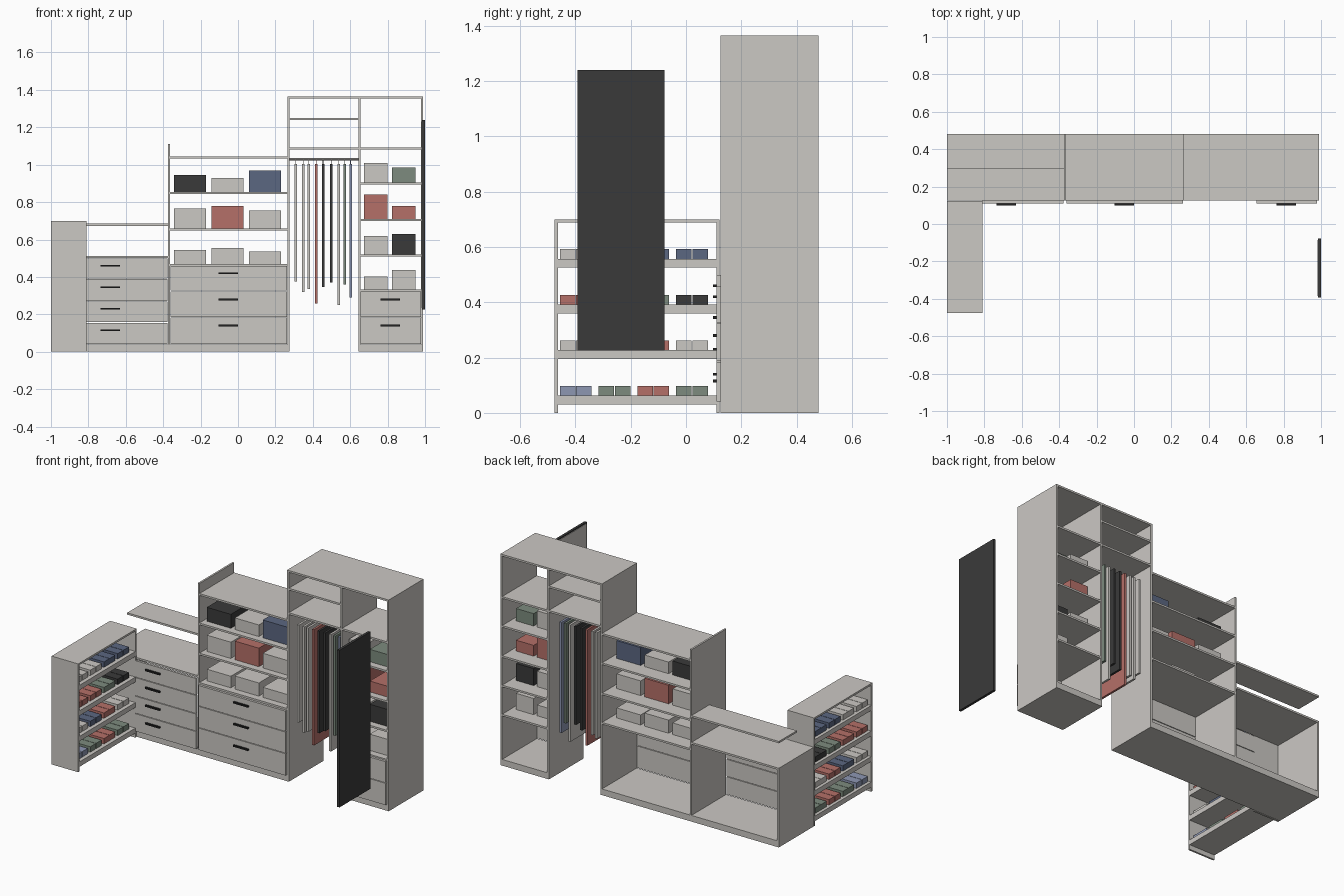
import bpy

cube = bpy.data.objects.get("Cube")
if cube:
    bpy.data.objects.remove(cube, do_unlink=True)


def material(name, r, g, b):
    m = bpy.data.materials.new(name)
    m.use_nodes = True
    m.diffuse_color = (r, g, b, 1)
    m.node_tree.nodes["Principled BSDF"].inputs["Base Color"].default_value = (r, g, b, 1)
    return m


GRAY = material("warm_gray", .60, .58, .55)
DARK = material("charcoal", .042, .042, .042)
BLACK = material("handle_black", .016, .016, .016)
RED = material("dusty_red", .46, .16, .14)
BLUE = material("slate_blue", .105, .135, .22)
GREEN = material("sage_green", .205, .26, .21)
LILAC = material("pale_blue", .27, .31, .45)

T = .012               # board thickness
FRONT, BACK = .125, .48


def box(name, x0, x1, y0, y1, z0, z1, mat=GRAY):
    x, y, z = (x0, x1), (y0, y1), (z0, z1)
    verts = [(a, b, c) for a in x for b in y for c in z]
    faces = [(0, 1, 3, 2), (4, 6, 7, 5), (0, 4, 5, 1),
             (2, 3, 7, 6), (0, 2, 6, 4), (1, 5, 7, 3)]
    me = bpy.data.meshes.new(name)
    me.from_pydata(verts, [], faces)
    me.materials.append(mat)
    ob = bpy.data.objects.new(name, me)
    bpy.context.collection.objects.link(ob)
    return ob


def upright(name, x, top):
    box(name, x, x + T, FRONT, BACK, 0, top)


def shelf(name, x0, x1, top, y0=FRONT):
    box(name, x0, x1, y0, BACK, top - T, top)


def drawers(name, x0, x1, levels, handle_x, handle_z):
    # thin fronts proud of the carcass, each with a bar handle
    for low, high, hz in zip(levels, levels[1:], handle_z):
        box(name + "_drawer_front", x0, x1, FRONT - .015, FRONT, low + .002, high - .002)
        box(name + "_handle", handle_x - .052, handle_x + .052,
            FRONT - .027, FRONT - .015, hz - .005, hz + .005, BLACK)


# Uprights
upright("low_end_panel", -1, .51)
upright("shared_panel", -.375, 1.11)
upright("tall_left_panel", .264, 1.365)
upright("tall_divider", .644, 1.365)
upright("tall_right_panel", .978, 1.365)

# Low drawer chest with a floating shelf above
box("low_floor", -1 + T, -.375, FRONT, BACK, 0, .04)
shelf("low_top", -1, -.375, .512)
shelf("floating_shelf", -1, -.375, .685, .297)
drawers("low", -.81, -.377, [.04, .157, .27, .39, .50], -.683, [.115, .23, .345, .46])

# Middle bay
box("middle_floor", -.363, .264, FRONT, BACK, 0, .04)
for z in (.47, .66, .855, 1.045):
    shelf("middle_shelf", -.363, .264, z)
drawers("middle", -.361, .262, [.04, .185, .325, .46], -.052, [.14, .28, .42])

# Tall unit
shelf("tall_top", .264, .99, 1.365)
for z in (1.25, 1.092):
    shelf("hanging_bay_shelf", .276, .644, z)
box("right_floor", .656, .978, FRONT, BACK, 0, .04)
for z in (1.092, .905, .71, .52, .332):
    shelf("right_shelf", .656, .978, z)
drawers("right", .656, .978, [.04, .185, .325], .815, [.14, .28])

# Hanging rail and clothes
bpy.ops.mesh.primitive_cylinder_add(vertices=12, radius=.007, depth=.368,
                                    location=(.46, .30, 1.03), rotation=(0, 1.5708, 0))
rail = bpy.context.object
rail.name = "hanging_rail"
rail.data.materials.append(GRAY)
bpy.ops.object.shade_smooth_by_angle()
clothes = [(.309, .375, GRAY), (.349, .32, GRAY), (.378, .335, GRAY),
           (.418, .257, RED), (.455, .345, DARK), (.498, .37, DARK),
           (.539, .25, GRAY), (.571, .36, GREEN), (.602, .29, LILAC)]
for x, low, mat in clothes:
    box("garment", x - .007, x + .007, .17, .42, low, 1.005, mat)
    box("hanger", x - .002, x + .002, .296, .304, 1.005, 1.03, mat)

# Storage boxes: shelf height, then height and colour of each box
middle_rows = [(.855, [(.09, DARK), (.075, GRAY), (.115, BLUE)]),
               (.66, [(.105, GRAY), (.12, RED), (.095, GRAY)]),
               (.47, [(.075, GRAY), (.085, GRAY), (.065, GRAY)])]
right_rows = [(.905, [(.105, GRAY), (.08, GREEN)]),
              (.71, [(.13, RED), (.07, RED)]),
              (.52, [(.10, GRAY), (.11, DARK)]),
              (.332, [(.07, GRAY), (.105, GRAY)])]
for rows, start, step, width in ((middle_rows, -.342, .2, .172), (right_rows, .673, .15, .126)):
    for z, items in rows:
        for i, (h, mat) in enumerate(items):
            x = start + i * step
            box("storage_box", x, x + width, .17, .38, z, z + h, mat)

# Shoe rack, open on both long sides
X0, X1, Y0, Y1 = -1, -.81, -.475, .122
box("rack_front_side", X0, X1, Y0, Y0 + T, 0, .70)
box("rack_rear_side", X0, X1, Y1 - T, Y1, 0, .70)
box("rack_top", X0, X1, Y0, Y1, .70 - T, .70)
shoe_rows = [(LILAC, GREEN, RED, GREEN), (GRAY, BLUE, RED, GRAY),
             (RED, RED, GREEN, DARK), (GRAY, GRAY, BLUE, BLUE)]
for row, colours in enumerate(shoe_rows):
    z = .062 + row * .165
    box("rack_shelf", X0, X1, Y0 + T, Y1 - T, z - .032, z)
    for i, mat in enumerate(colours):
        for k in range(2):
            y = -.456 + i * .14 + k * .059
            box("shoe", -.98, -.835, y, y + .056, z, z + .035, mat)

# Standing mirror facing the wardrobe
box("mirror_frame", .984, 1, -.392, -.077, .225, 1.24, DARK)
box("mirror_glass", .981, .984, -.384, -.085, .233, 1.232, GRAY)
